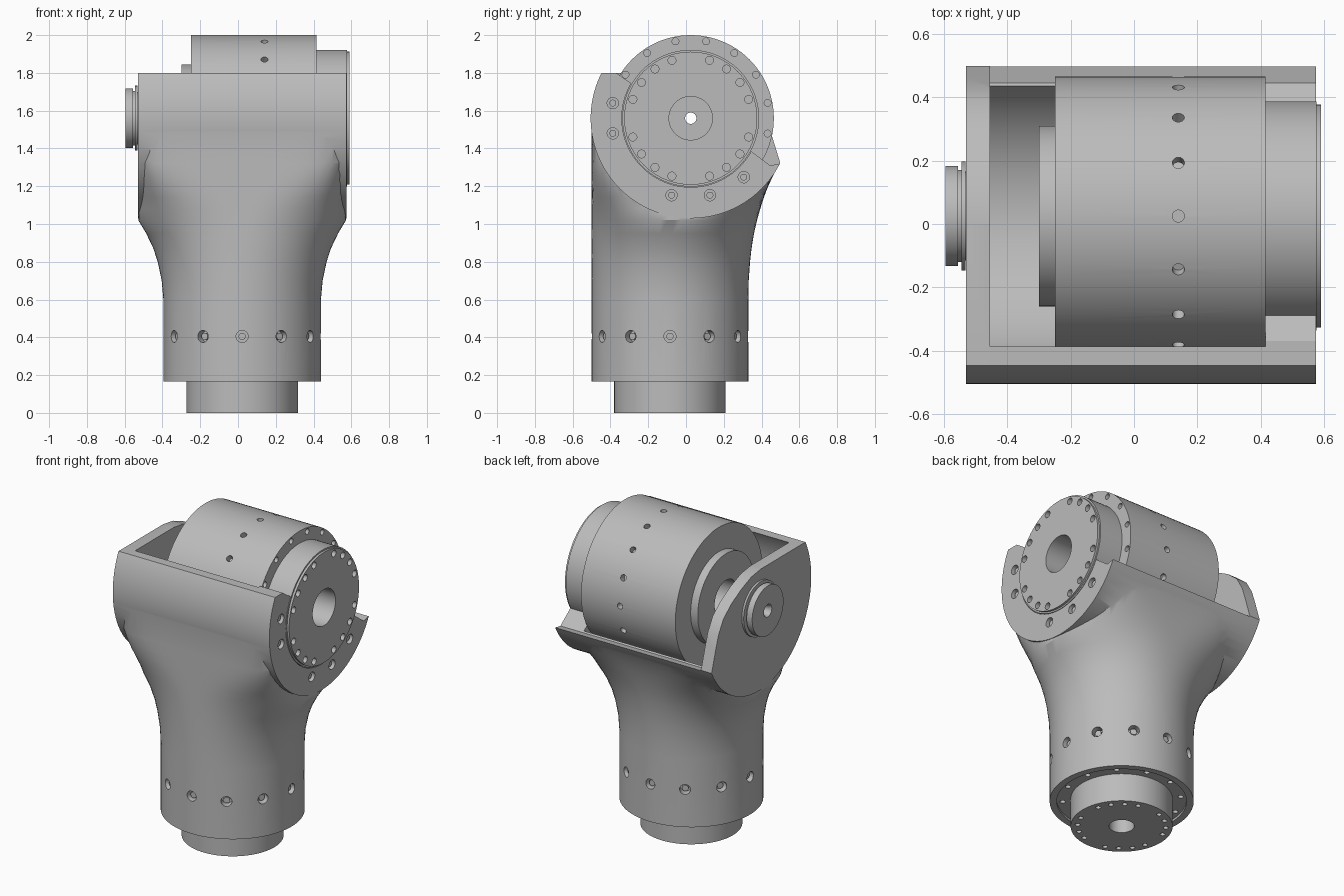
import bpy, bmesh, math
from mathutils import Vector

cube = bpy.data.objects.get("Cube")
if cube:
    bpy.data.objects.remove(cube, do_unlink=True)

SEG = 96
X, Z = Vector((1, 0, 0)), Vector((0, 0, 1))
HUB = Vector((0, 0.025, 1.56))        # pivot axis, along x
STEM = Vector((0.022, -0.085, 0))     # stem axis, along z

grey = bpy.data.materials.new("machined grey")
grey.use_nodes = True
grey.diffuse_color = (0.5, 0.5, 0.5, 1)
grey.node_tree.nodes["Principled BSDF"].inputs["Base Color"].default_value = (0.5, 0.5, 0.5, 1)


def make(name, bm):
    bmesh.ops.recalc_face_normals(bm, faces=bm.faces)
    mesh = bpy.data.meshes.new(name)
    bm.to_mesh(mesh)
    bm.free()
    mesh.materials.append(grey)
    ob = bpy.data.objects.new(name, mesh)
    bpy.context.collection.objects.link(ob)
    return ob


def bridge(bm, rings, closed=False):
    """Skin a list of equal rings, capped unless the list is closed."""
    pairs = list(zip(rings, rings[1:]))
    if closed:
        pairs.append((rings[-1], rings[0]))
    else:
        bm.faces.new(rings[0])
        bm.faces.new(rings[-1])
    for a, b in pairs:
        for i in range(len(a)):
            j = (i + 1) % len(a)
            bm.faces.new((a[i], a[j], b[j], b[i]))


def turned(bm, profile, origin, axis, seg=SEG, closed=False):
    """Spin (distance along axis, radius) points around an axis."""
    axis = Vector(axis).normalized()
    u = axis.orthogonal().normalized()
    v = axis.cross(u)
    angles = [math.tau * i / seg for i in range(seg)]
    rings = [[bm.verts.new(origin + axis * t + r * (u * math.cos(a) + v * math.sin(a)))
              for a in angles] for t, r in profile]
    bridge(bm, rings, closed)


def lathe(name, profile, origin, axis, closed=False):
    bm = bmesh.new()
    turned(bm, profile, origin, axis, closed=closed)
    return make(name, bm)


def rods(name, places, radius, start, end):
    """Many small cylinders, each along its own axis from a surface point."""
    bm = bmesh.new()
    for point, axis in places:
        turned(bm, [(start, radius), (end, radius)], point, axis, 20)
    return make(name, bm)


def prism(name, outline, x0, x1):
    bm = bmesh.new()
    bridge(bm, [[bm.verts.new((x, y, z)) for y, z in outline] for x in (x0, x1)])
    return make(name, bm)


def boolean(ob, tool, operation="DIFFERENCE"):
    mod = ob.modifiers.new("bool", "BOOLEAN")
    mod.operation, mod.object, mod.solver = operation, tool, "EXACT"
    bpy.context.view_layer.objects.active = ob
    bpy.ops.object.modifier_apply(modifier=mod.name)
    bpy.data.objects.remove(tool, do_unlink=True)


def hub_point(x, r, deg):
    a = math.radians(deg)
    return HUB + Vector((x, r * math.sin(a), r * math.cos(a)))


def stem_point(z, r, deg):
    a = math.radians(deg)
    return STEM + Vector((r * math.sin(a), r * math.cos(a), z))


# Stem: round at the foot, lofted to a squared block at the head
bm = bmesh.new()
rings = []
for z, half, back, n in [(.165, .417, .33, 2), (.6, .417, .33, 2), (.7, .426, .332, 2),
                         (.8, .447, .339, 2.03), (.87, .47, .347, 2.07), (.95, .508, .36, 2.15),
                         (1.02, .55, .376, 2.3), (1.08, .55, .393, 2.7), (1.14, .55, .412, 3.4),
                         (1.2, .55, .435, 4.5), (1.26, .55, .463, 6), (1.32, .55, .497, 8),
                         (1.56, .55, .505, 14)]:
    mid, depth = (back - .5) / 2, (back + .5) / 2
    ring = []
    for i in range(SEG):
        a = math.tau * i / SEG
        c, s = math.cos(a), math.sin(a)
        r = (abs(c / half) ** n + abs(s / depth) ** n) ** (-1 / n)
        ring.append(bm.verts.new((STEM.x + r * c, mid + r * s, z)))
    rings.append(ring)
bridge(bm, rings)
body = make("yoke_body", bm)

# Head drum, then the cavity and the flange opening
boolean(body, lathe("head", [(-.53, .53), (.575, .53)], HUB, X), "UNION")
boolean(body, lathe("cavity", [(-.455, .477), (.415, .477), (.415, .365), (.7, .365)], HUB, X))

# Sloping mouth of the head, and the rounded top of the left plate
boolean(body, prism("mouth", [(-.7, 1.8), (-.37, 1.8), (-.29, 1.745), (.345, 1.385), (.445, 1.31),
                              (.5, 1.32), (.7, 1.34), (.7, 2.3), (-.7, 2.3)], -.455, .8))
boolean(body, prism("plate_top", [(-.7, 1.8), (0, 1.8), (.1, 1.785), (.2, 1.745), (.3, 1.69),
                                  (.38, 1.625), (.43, 1.54), (.46, 1.45), (.5, 1.32),
                                  (.7, 1.32), (.7, 2.3), (-.7, 2.3)], -.8, -.455))
boolean(body, lathe("pin_bore", [(-.7, .14), (-.4, .14)], HUB, X))
boolean(body, lathe("foot_recess", [(0, .375), (.18, .375)], STEM, Z))

# Screws around the foot, in the right plate and under the foot
foot = [(stem_point(.405, .417, d), stem_point(0, 1, d) - STEM) for d in range(0, 360, 30)]
plate = [(hub_point(.575, .42, d), X) for d in (138, 166, 194, 259, 281)]
under = [(stem_point(.18, .342, d), -Z) for d in range(15, 375, 30)]
boolean(body, rods("foot_holes", foot, .032, -.05, .05))
boolean(body, rods("plate_holes", plate, .03, -.05, .05))
boolean(body, rods("under_holes", under, .016, -.03, .004))
parts = [body,
         rods("foot_screws", foot, .019, -.07, -.02),
         rods("plate_screws", plate, .018, -.07, -.015)]

# Drive unit: rear boss, drum and output flange with a through bore
drive = lathe("drive_unit", [(-.30, .115), (-.30, .285), (-.25, .285), (-.25, .44), (.415, .44),
                             (.415, .362), (.576, .362), (.576, .352), (.59, .352), (.59, .115)],
              HUB, X, closed=True)
steps = [11.25 + 22.5 * i for i in range(16)]
flange = [(hub_point(.59, .322, d), X) for d in range(0, 360, 18) if d % 90]
rim = [(hub_point(.415, .415, d), X) for d in steps if d < 112 or d > 290]
around = [(hub_point(.14, .44, 22.5 * i), hub_point(0, 1, 22.5 * i) - HUB) for i in range(16)]
boolean(drive, rods("flange_holes", flange, .021, -.04, .02))
boolean(drive, rods("rim_holes", rim, .018, -.04, .02))
boolean(drive, rods("drum_holes", around, .019, -.04, .02))
parts.append(drive)

# Pivot pin on the left plate, grooved, with a small centre hole
parts.append(lathe("pivot_pin", [(-.455, .03), (-.455, .14), (-.532, .14), (-.532, .172), (-.545, .172),
                                 (-.545, .145), (-.556, .145), (-.556, .158), (-.595, .158),
                                 (-.595, .04), (-.575, .03)], HUB, X, closed=True))

# Output shaft under the foot
shaft = lathe("output_shaft", [(0, .295), (.3, .295)], STEM, Z)
boolean(shaft, lathe("shaft_bore", [(-.1, .073), (.28, .073)], STEM, Z))
boolean(shaft, rods("shaft_holes", [(stem_point(0, .255, d), Z) for d in range(0, 360, 18) if d % 90],
                    .015, -.02, .04))
parts.append(shaft)

# Smooth curves, keep machined edges sharp
bpy.ops.object.select_all(action="DESELECT")
for ob in parts:
    ob.select_set(True)
bpy.context.view_layer.objects.active = body
bpy.ops.object.shade_smooth_by_angle(angle=math.radians(30))
